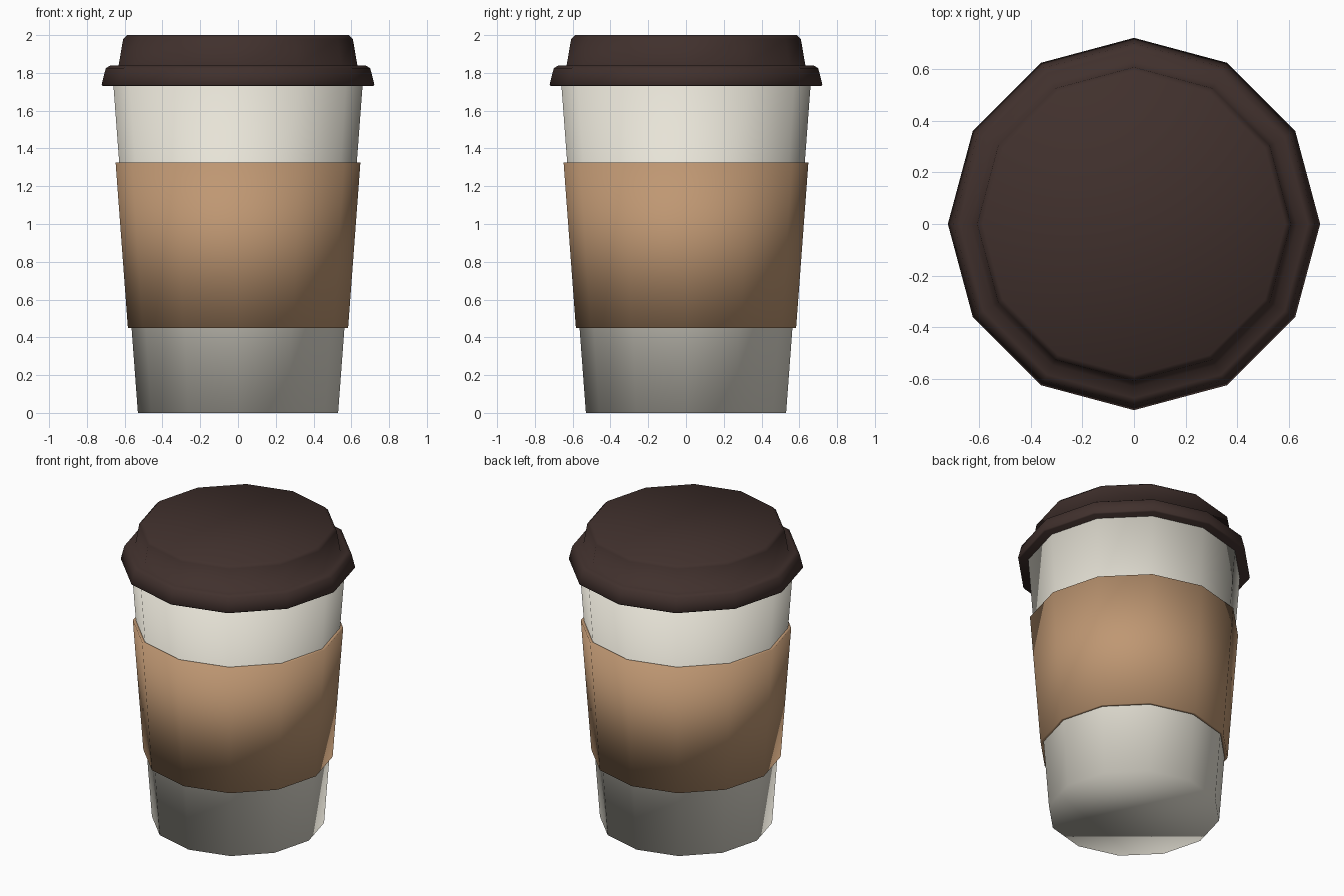
import bpy, bmesh, math

if "Cube" in bpy.data.objects:
    bpy.data.objects.remove(bpy.data.objects["Cube"])

SIDES = 12


def material(name, rgb):
    m = bpy.data.materials.new(name)
    m.diffuse_color = (*rgb, 1)
    m.use_nodes = True
    m.node_tree.nodes["Principled BSDF"].inputs["Base Color"].default_value = m.diffuse_color
    return m


def lathe(name, profile, mat, closed=False):
    """Spin (radius, z) points, listed bottom to top, into a 12-sided solid.
    closed=True joins the last ring to the first; otherwise both ends are capped."""
    bm = bmesh.new()
    rings = []
    for r, z in profile:
        rings.append([bm.verts.new((r * math.cos(2 * math.pi * i / SIDES),
                                    r * math.sin(2 * math.pi * i / SIDES), z))
                      for i in range(SIDES)])
    pairs = list(zip(rings, rings[1:]))
    if closed:
        pairs.append((rings[-1], rings[0]))
    else:
        bm.faces.new(rings[0][::-1])
        bm.faces.new(rings[-1])
    for lo, hi in pairs:
        for i in range(SIDES):
            j = (i + 1) % SIDES
            bm.faces.new((lo[i], lo[j], hi[j], hi[i]))
    bmesh.ops.recalc_face_normals(bm, faces=bm.faces)
    for f in bm.faces:
        f.smooth = True
    mesh = bpy.data.meshes.new(name)
    bm.to_mesh(mesh)
    bm.free()
    mesh.materials.append(mat)
    obj = bpy.data.objects.new(name, mesh)
    bpy.context.collection.objects.link(obj)
    return obj


paper = material("paper", (0.80, 0.77, 0.68))
cardboard = material("cardboard", (0.52, 0.31, 0.17))
plastic = material("dark_plastic", (0.052, 0.030, 0.026))

# Tapered paper cup
lathe("cup", [(0.53, 0), (0.66, 1.74)], paper)

# Cardboard sleeve, a ring following the taper of the cup
lathe("sleeve", [(0.56, 0.45), (0.583, 0.45), (0.648, 1.325), (0.625, 1.325)],
      cardboard, closed=True)

# Lid with a flared rim and a raised, softly bevelled top
lathe("lid", [(0.715, 1.73), (0.722, 1.738), (0.70, 1.825), (0.675, 1.84),
              (0.632, 1.84), (0.608, 1.98), (0.587, 2.0)], plastic)
